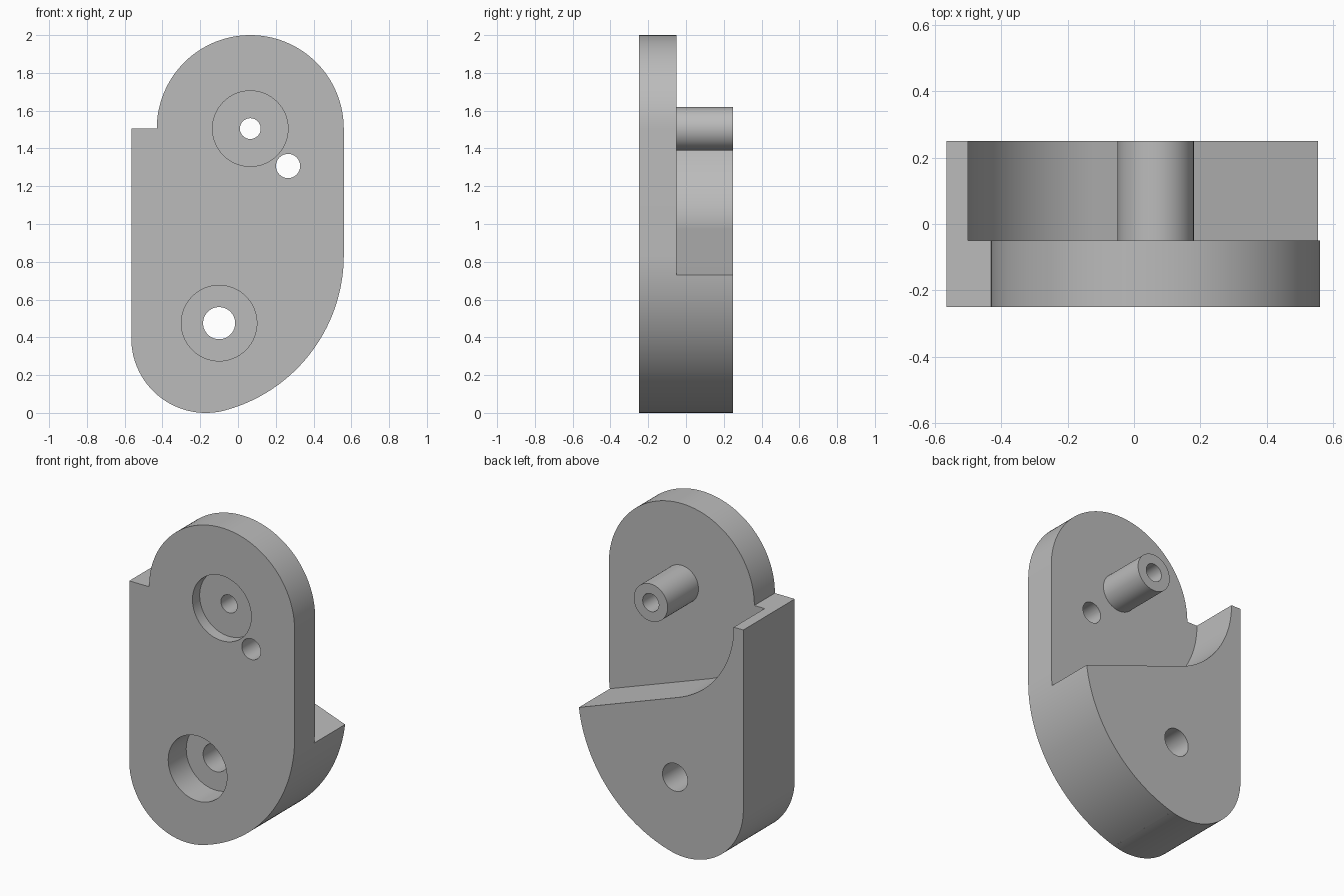
import bpy, bmesh
from math import cos, sin, radians, atan2, degrees

cube = bpy.data.objects.get("Cube")
if cube:
    bpy.data.objects.remove(cube, do_unlink=True)

grey = bpy.data.materials.new("plain grey")
grey.use_nodes = True
grey.diffuse_color = (0.5, 0.5, 0.5, 1)
grey.node_tree.nodes["Principled BSDF"].inputs["Base Color"].default_value = (0.5, 0.5, 0.5, 1)

FRONT, BACK, LEDGE = -0.25, 0.25, -0.05


def arc(center, radius, start, end, steps=32):
    """Points on an arc in the x-z plane, angles in degrees."""
    angles = [radians(start + (end - start) * i / steps) for i in range(steps + 1)]
    return [(center[0] + radius * cos(a), center[1] + radius * sin(a)) for a in angles]


def prism(name, outline, y0, y1):
    """Extrude an x-z outline from y0 to y1."""
    bm = bmesh.new()
    face = bm.faces.new([bm.verts.new((x, y0, z)) for x, z in outline])
    extruded = bmesh.ops.extrude_face_region(bm, geom=[face])["geom"]
    verts = [v for v in extruded if isinstance(v, bmesh.types.BMVert)]
    bmesh.ops.translate(bm, vec=(0, y1 - y0, 0), verts=verts)
    bmesh.ops.recalc_face_normals(bm, faces=bm.faces)
    mesh = bpy.data.meshes.new(name)
    bm.to_mesh(mesh)
    bm.free()
    mesh.materials.append(grey)
    obj = bpy.data.objects.new(name, mesh)
    bpy.context.collection.objects.link(obj)
    return obj


def cylinder(name, center, radius, y0, y1):
    return prism(name, arc(center, radius, 0, 360, 64)[:-1], y0, y1)


def combine(target, tool, operation):
    """Apply a boolean and remove the tool."""
    mod = target.modifiers.new(operation, "BOOLEAN")
    mod.operation, mod.solver, mod.object = operation, "EXACT", tool
    bpy.context.view_layer.objects.active = target
    bpy.ops.object.modifier_apply(modifier=mod.name)
    bpy.data.objects.remove(tool, do_unlink=True)


# Full-depth body: round top, large right curve, small lower curve, shoulder
top, large, small = (0.065, 1.505), (-0.29, 0.834), (-0.17, 0.395)
join = degrees(atan2(small[1] - large[1], small[0] - large[0]))
outline = (arc(top, 0.495, 180, 0, 64) + arc(large, 0.85, 0, join, 48)
           + arc(small, 0.395, join, -180, 48) + [(-0.565, 1.505)])
body = prism("bracket_body", outline, FRONT, BACK)

# Rear pocket: concave arc running into a tangent slope
slope_angle = 250.3
pocket = arc(top, 0.565, 180, slope_angle, 40)
x, z = pocket[-1]
a = radians(slope_angle + 90)
pocket += [(x + 1.5 * cos(a), z + 1.5 * sin(a)), (x + 1.5 * cos(a), 2.5), (-0.5, 2.5)]
combine(body, prism("pocket_cutter", pocket, LEDGE, 0.5), "DIFFERENCE")

# Rear boss
combine(body, cylinder("boss", top, 0.115, -0.12, BACK), "UNION")

# Counterbores and through holes
lower = (-0.1, 0.475)
for name, center, radius, end in (
        ("upper_counterbore", top, 0.2, FRONT + 0.07),
        ("upper_hole", top, 0.055, 0.5),
        ("side_hole", (0.265, 1.307), 0.064, 0.5),
        ("lower_counterbore", lower, 0.2, FRONT + 0.175),
        ("lower_hole", lower, 0.085, 0.5)):
    combine(body, cylinder(name, center, radius, -0.5, end), "DIFFERENCE")

# Smooth curves with crisp edges
bpy.ops.object.select_all(action="DESELECT")
body.select_set(True)
bpy.context.view_layer.objects.active = body
bpy.ops.object.shade_smooth_by_angle(angle=radians(30))
